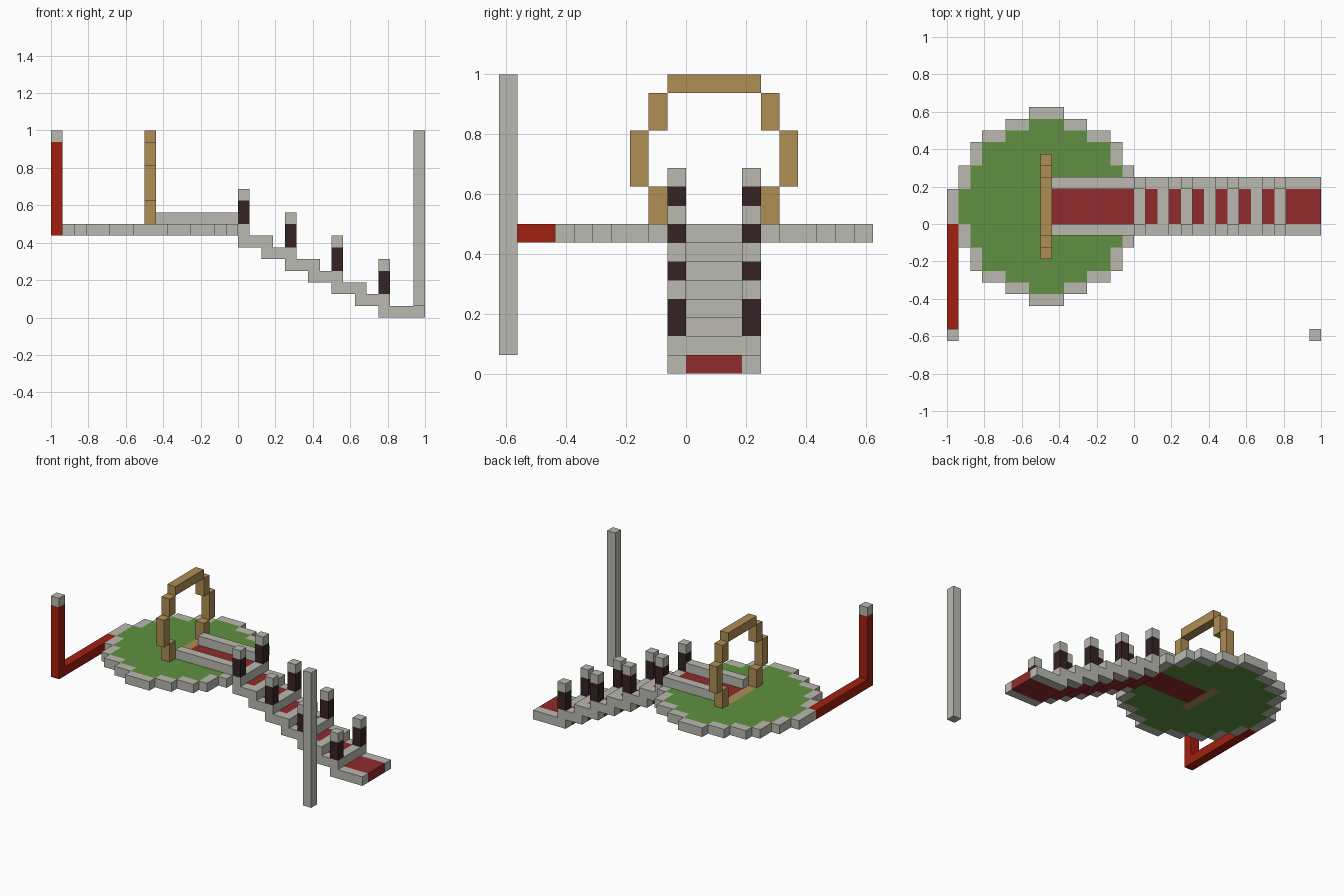
import bpy, bmesh

if "Cube" in bpy.data.objects:
    bpy.data.objects.remove(bpy.data.objects["Cube"])

U = 1 / 16  # block size


def material(name, rgb):
    m = bpy.data.materials.new(name)
    m.use_nodes = True
    m.diffuse_color = (*rgb, 1)
    m.node_tree.nodes["Principled BSDF"].inputs["Base Color"].default_value = (*rgb, 1)
    return m


STONE = material("pale stone", (0.49, 0.49, 0.44))
GRASS = material("grass green", (0.115, 0.28, 0.052))
CARPET = material("carpet red", (0.28, 0.024, 0.026))
RED = material("bright red", (0.36, 0.014, 0.005))
SAND = material("sandstone", (0.43, 0.27, 0.09))
DARK = material("dark brown", (0.036, 0.016, 0.017))


def point(i, j, k):
    return (i * U - 1, j * U - 0.625, k * U)


def make_object(name, bm, mats):
    mesh = bpy.data.meshes.new(name)
    bm.to_mesh(mesh)
    bm.free()
    for m in mats:
        mesh.materials.append(m)
    ob = bpy.data.objects.new(name, mesh)
    bpy.context.collection.objects.link(ob)
    return ob


def block(name, mat, xs, ys, zs):
    """Box spanning block ranges along x, y and z."""
    bm = bmesh.new()
    bmesh.ops.create_cube(bm, size=1)
    lo, hi = [point(*c) for c in zip(xs, ys, zs)]
    for v in bm.verts:
        v.co = [hi[a] if v.co[a] > 0 else lo[a] for a in range(3)]
    return make_object(name, bm, [mat])


# Round platform: stone rim, grass, carpet and arch sill as cells of one slab
HALF = [8, 8, 7, 7, 6, 6, 5, 3, 1, -1]


def cell_material(i, j):
    d, r = abs(j - 11), abs(i - 8)
    if i == 16 and 9 <= j <= 13:
        return 0
    if r > HALF[d]:
        return None
    if i == 8 and 9 <= j <= 13:
        return 3
    if 9 <= i <= 15 and 10 <= j <= 12:
        return 2
    return 0 if r > min(HALF[d + 1], HALF[d] - 1) else 1


bm = bmesh.new()
for i in range(17):
    for j in range(3, 20):
        index = cell_material(i, j)
        if index is not None:
            corners = [(i, j), (i + 1, j), (i + 1, j + 1), (i, j + 1)]
            face = bm.faces.new([bm.verts.new(point(a, b, 8)) for a, b in corners])
            face.material_index = index
bmesh.ops.remove_doubles(bm, verts=bm.verts, dist=0.001)
platform = make_object("platform", bm, [STONE, GRASS, CARPET, SAND])
solid = platform.modifiers.new("thickness", "SOLIDIFY")
solid.thickness = U
solid.offset = -1

# Low rails beside the carpet, on both sides
SIDES = (("right", 9), ("left", 13))
for side, j in SIDES:
    block(f"{side}_rail", STONE, (9, 16), (j, j + 1), (8, 9))

# Ring arch: mirrored uprights and a lintel
for part, offset, z0, z1 in (("foot", 3, 8, 10), ("side", 4, 10, 13), ("shoulder", 3, 13, 15)):
    for side, s in (("right", -1), ("left", 1)):
        j = 11 + s * offset
        block(f"arch_{side}_{part}", SAND, (8, 9), (j, j + 1), (z0, z1))
block("arch_lintel", SAND, (8, 9), (9, 14), (15, 16))

# Staircase: overlapping treads with stone edges, carpet and nosing
for n in range(7):
    start, k = 16 + 2 * n, 6 - n
    last = n == 6
    end = 32 if last else start + 3
    for side, j in SIDES:
        block(f"step_{n}_{side}_edge", STONE, (start, end), (j, j + 1), (k, k + 1))
    block(f"step_{n}_carpet", CARPET, (start, end if last else end - 1), (10, 13), (k, k + 1))
    if not last:
        block(f"step_{n}_nosing", STONE, (end - 1, end), (10, 13), (k, k + 1))

# Capped bollards on every second step
for m in range(4):
    i, k = 16 + 4 * m, 8 - 2 * m
    for side, j in SIDES:
        block(f"{side}_bollard_{m}", DARK, (i, i + 1), (j, j + 1), (k, k + 2))
        block(f"{side}_bollard_cap_{m}", STONE, (i, i + 1), (j, j + 1), (k + 2, k + 3))

# Red beam with its upright, and the free-standing pole
block("red_beam", RED, (0, 1), (1, 10), (7, 8))
block("red_post", RED, (0, 1), (0, 1), (7, 15))
block("red_post_cap", STONE, (0, 1), (0, 1), (15, 16))
block("stone_pole", STONE, (31, 32), (0, 1), (1, 16))
